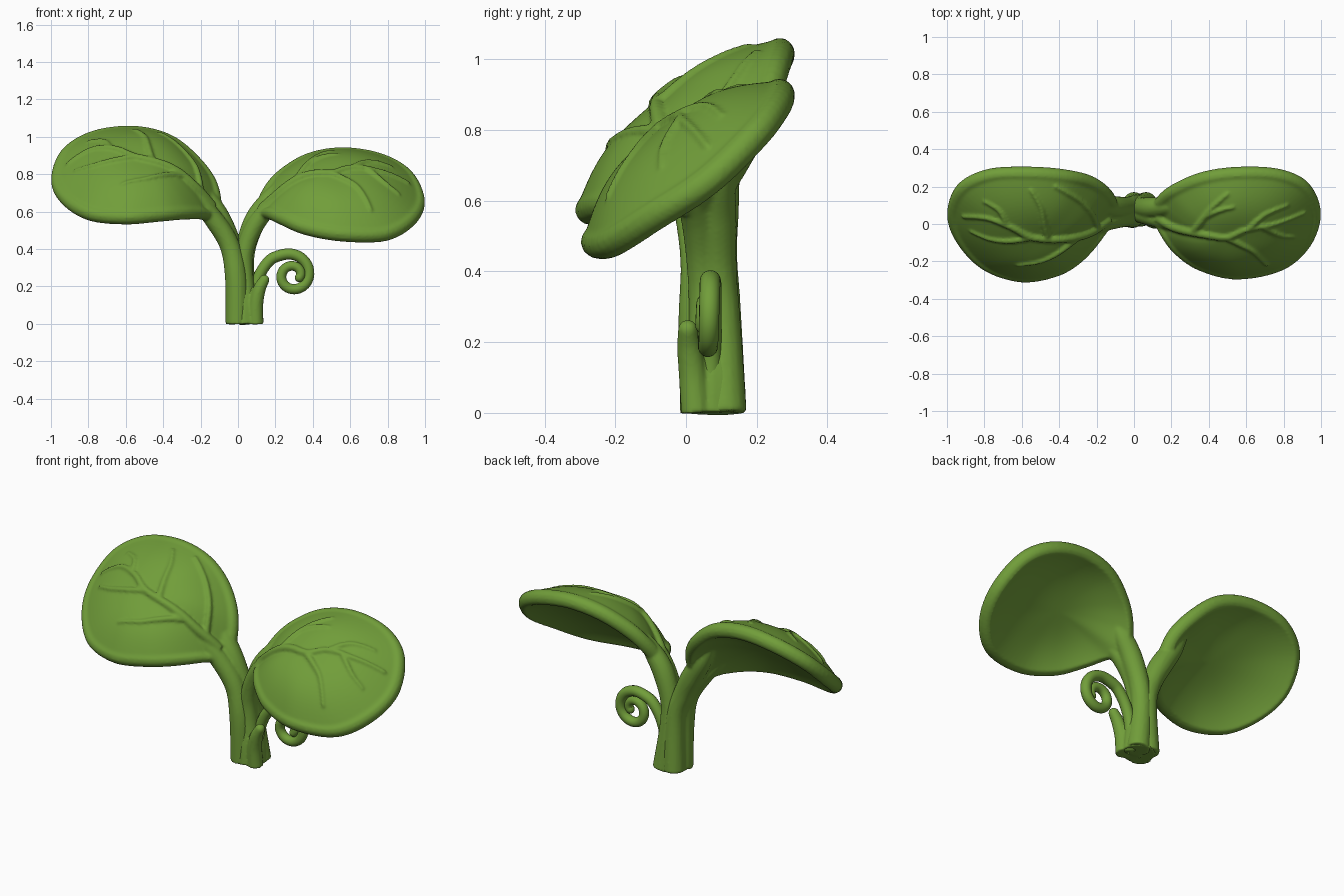
import bpy, bmesh, math
from mathutils import Vector
from mathutils.bvhtree import BVHTree

if "Cube" in bpy.data.objects:
    bpy.data.objects.remove(bpy.data.objects["Cube"])

green = bpy.data.materials.new("leaf_green")
green.diffuse_color = (0.165, 0.34, 0.042, 1)
green.use_nodes = True
green.node_tree.nodes["Principled BSDF"].inputs["Base Color"].default_value = green.diffuse_color


def spline(pts, steps, closed=False):
    """Catmull-Rom through points of any dimension."""
    n, out = len(pts), []
    get = (lambda i: pts[i % n]) if closed else (lambda i: pts[max(0, min(n - 1, i))])
    for i in range(n if closed else n - 1):
        a, b, c, d = (get(i + k) for k in (-1, 0, 1, 2))
        for s in range(steps):
            t = s / steps
            out.append([0.5 * (2 * q + (r - p) * t + (2 * p - 5 * q + 4 * r - w) * t * t
                        + (3 * q - p - 3 * r + w) * t ** 3) for p, q, r, w in zip(a, b, c, d)])
    if not closed:
        out.append(list(pts[-1]))
    return out


def skin(bm, rings):
    """Join rings of points into a closed skin."""
    vs = [[bm.verts.new(p) for p in ring] for ring in rings]
    n = len(vs[0])
    for a, b in zip(vs, vs[1:]):
        for i in range(n):
            bm.faces.new((a[i], a[(i + 1) % n], b[(i + 1) % n], b[i]))
    bm.faces.new(vs[0][::-1])
    bm.faces.new(vs[-1])


def tube(bm, pts, steps=8, sides=16):
    """Round-ended tube along (x, y, z, radius) points."""
    path = spline(pts, steps)
    P = [Vector(p[:3]) for p in path]
    R = [max(p[3], 0.004) for p in path]
    T = [(P[min(i + 1, len(P) - 1)] - P[max(i - 1, 0)]).normalized() for i in range(len(P))]
    e, r, t = P[-1], R[-1], T[-1]
    for a in (0.4, 0.8, 1.15, 1.45):
        P.append(e + t * r * math.sin(a))
        R.append(r * math.cos(a))
        T.append(t)
    side = T[0].orthogonal().normalized()
    rings = []
    for p, r, t in zip(P, R, T):
        side = (side - t * side.dot(t)).normalized()
        up = t.cross(side)
        rings.append([p + r * (side * math.cos(2 * math.pi * k / sides) + up * math.sin(2 * math.pi * k / sides))
                      for k in range(sides)])
    skin(bm, rings)


def finish(bm, name, voxel=0.008, smooth=3):
    bmesh.ops.recalc_face_normals(bm, faces=bm.faces)
    me = bpy.data.meshes.new(name)
    bm.to_mesh(me)
    bm.free()
    me.materials.append(green)
    me.shade_smooth()
    ob = bpy.data.objects.new(name, me)
    bpy.context.collection.objects.link(ob)
    if voxel:
        m = ob.modifiers.new("fuse", 'REMESH')
        m.mode, m.voxel_size, m.use_smooth_shade = 'VOXEL', voxel, True
        s = ob.modifiers.new("soften", 'SMOOTH')
        s.factor, s.iterations = 0.5, smooth


def leaf(name, rim, veins, stalks, h_top, h_under, edge=0.044):
    bm = bmesh.new()
    rim = [Vector(p) for p in spline(rim, 6, True)]
    c = sum(rim, Vector()) / len(rim)
    n = sum(((a - c).cross(b - c) for a, b in zip(rim, rim[1:] + rim[:1])), Vector()).normalized()
    if n.z < 0:
        n = -n
    off = [(p - c).dot(n) for p in rim]
    flat = [p - c - n * o for p, o in zip(rim, off)]
    flat = [f * (1 - 0.014 / f.length) for f in flat]

    def ring(t, lift):
        return [c + f * t + n * (o * t * t + lift) for f, o in zip(flat, off)]

    ts = [0.02] + [k / 16 for k in range(1, 17)]
    rings = [ring(t, h_top * (1 - t ** 3) + edge * t ** 5) for t in ts]
    # rolled edge
    for a in (60, 30, 0, -30, -60):
        a = math.radians(a)
        rings.append([p + edge * (f.normalized() * math.cos(a) + n * math.sin(a))
                      for p, f in zip(ring(1, 0), flat)])
    rings += [ring(t, h_under - (h_under + edge) * t ** 2.8) for t in reversed(ts)]
    skin(bm, rings)
    bmesh.ops.recalc_face_normals(bm, faces=bm.faces)
    tree = BVHTree.FromBMesh(bm)
    # raised veins, dropped onto the blade from above
    for r0, r1, pts in veins:
        path = []
        line = spline(pts, 5)
        for i, (x, y) in enumerate(line):
            hit = tree.ray_cast(Vector((x, y, 3)), Vector((0, 0, -1)))[0]
            if hit:
                path.append((*hit, r0 + (r1 - r0) * i / (len(line) - 1)))
        if len(path) > 2:
            tube(bm, path, 2, 10)
    for s in stalks:
        tube(bm, s)
    finish(bm, name)


# left leaf with its stalks
leaf("left_leaf",
     [(-.97, .05, .77), (-.92, .19, .91), (-.77, .265, 1.0), (-.56, .275, 1.025), (-.37, .26, .98),
      (-.23, .225, .87), (-.135, .15, .735), (-.12, .06, .58), (-.2, -.07, .59), (-.3, -.18, .59),
      (-.42, -.25, .58), (-.6, -.28, .565), (-.79, -.22, .585), (-.92, -.09, .665)],
     [(.03, .012, [(-.14, .02), (-.25, -.05), (-.4, -.08), (-.55, -.07), (-.65, -.02), (-.78, .03), (-.91, .04)]),
      (.02, .01, [(-.54, -.07), (-.66, -.09), (-.77, -.08), (-.87, -.04)]),
      (.02, .01, [(-.46, -.08), (-.48, 0), (-.5, .09), (-.55, .18)]),
      (.02, .01, [(-.2, -.01), (-.23, .06), (-.3, .13), (-.42, .2)]),
      (.02, .01, [(-.3, -.07), (-.4, -.15), (-.5, -.2), (-.62, -.22)]),
      (.016, .009, [(-.68, -.01), (-.72, .07), (-.8, .12)])],
     [[(-.005, .045, 0, .062), (-.01, .038, .25, .06), (-.045, .038, .42, .054), (-.13, .02, .56, .052),
       (-.24, -.02, .69, .042), (-.34, -.04, .8, .02)],
      [(0, .11, 0, .062), (0, .10, .3, .055), (-.045, .09, .45, .055), (-.11, .09, .58, .06),
       (-.18, .1, .69, .05), (-.25, .11, .8, .02)]],
     .172, .05)

# right leaf with its stalks
leaf("right_leaf",
     [(.97, .06, .655), (.91, .2, .79), (.77, .265, .875), (.57, .275, .91), (.38, .25, .88),
      (.23, .19, .79), (.15, .13, .69), (.12, .06, .59), (.17, -.05, .59), (.24, -.14, .56),
      (.36, -.22, .51), (.55, -.265, .475), (.78, -.22, .475), (.92, -.1, .55)],
     [(.028, .012, [(.12, .04), (.22, -.02), (.4, -.06), (.5, -.07), (.6, -.03), (.75, .0), (.91, .06)]),
      (.02, .01, [(.49, -.07), (.57, -.11), (.64, -.15), (.71, -.22)]),
      (.02, .01, [(.32, -.04), (.38, .04), (.42, .09), (.5, .16)]),
      (.017, .009, [(.38, .04), (.45, .07), (.53, .09)]),
      (.018, .009, [(.62, -.02), (.7, .05), (.82, .1)]),
      (.017, .009, [(.68, -.01), (.78, -.06), (.86, -.07)])],
     [[(.06, .05, 0, .06), (.035, .055, .25, .048), (.04, .05, .4, .047), (.1, .035, .54, .048),
       (.2, 0, .65, .038), (.32, -.04, .75, .02)],
      [(.065, .11, 0, .062), (.035, .1, .25, .055), (.04, .09, .4, .054), (.09, .085, .55, .058),
       (.16, .09, .66, .048), (.24, .1, .76, .02)]],
     .172, .045)

# solid stem core with a short side shoot at the front right
bm = bmesh.new()
tube(bm, [(.035, .075, 0, .09), (.03, .075, .12, .082), (.015, .07, .28, .055), (0, .07, .38, .03)])
tube(bm, [(.095, .028, 0, .042), (.095, .02, .1, .04), (.112, .01, .18, .035), (.14, .005, .235, .028)])
finish(bm, "stem", .006, 3)

# curled tendril
bm = bmesh.new()
path = [(.085, .07, .0, .03), (.085, .07, .15, .03), (.115, .07, .26, .03), (.165, .07, .335, .03)]
for k in range(17):
    f = k / 16
    a = math.radians(125 - 515 * f)
    r = .122 - .092 * f ** 0.8
    path.append((.282 + .02 * f + r * math.cos(a), .07 - .02 * f, .262 + r * math.sin(a), .03 - .006 * f))
tube(bm, path, 5, 16)
finish(bm, "tendril", 0)
